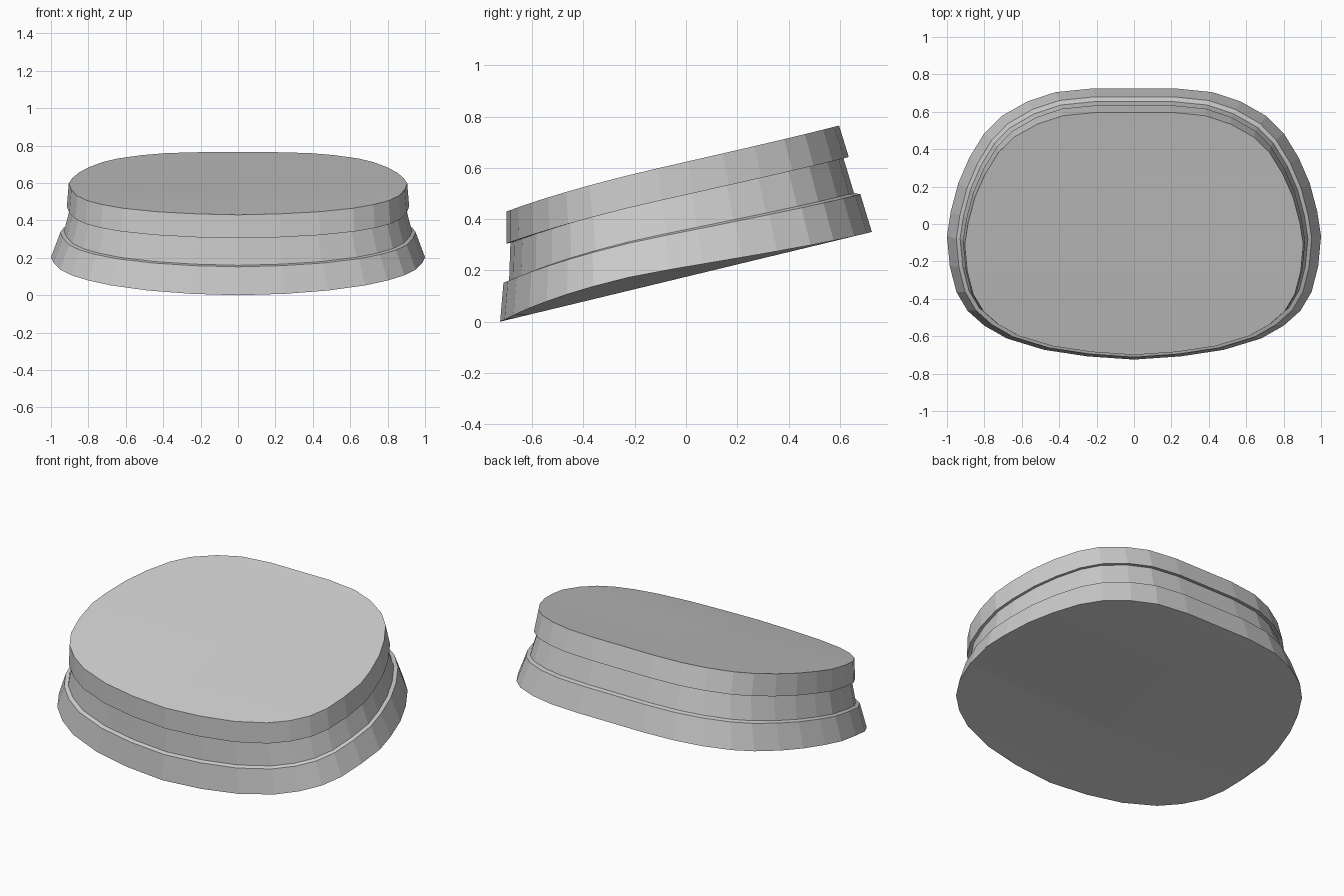
import bpy
import bmesh

cube = bpy.data.objects.get("Cube")
if cube:
    bpy.data.objects.remove(cube, do_unlink=True)

grey = bpy.data.materials.new("plain grey")
grey.use_nodes = True
grey.diffuse_color = (0.6, 0.6, 0.6, 1)
grey.node_tree.nodes["Principled BSDF"].inputs["Base Color"].default_value = (0.6, 0.6, 0.6, 1)

# Half outline from front to back: x as share of half width, y as share of depth
HALF = [(0, 0), (.25, .012), (.48, .036), (.68, .078), (.80, .125), (.89, .18),
        (.95, .25), (.985, .345), (1, .455), (.98, .545), (.94, .65), (.88, .745),
        (.80, .835), (.71, .897), (.57, .952), (.42, .986), (.22, 1), (0, 1)]
N = len(HALF)
OUTLINE = HALF + [(-x, t) for x, t in HALF[-2:0:-1]]

# Ring levels: half width, front y, back y, front z, back z, rise of the sides
FOOT = (1.0, -.725, .725, 0.0, .35, .055)
FOOT_TOP = (.95, -.712, .68, .152, .497, .035)
WALL_LOW = (.93, -.69, .655, .16, .502, .035)
WALL_HIGH = (.895, -.685, .612, .307, .645, .02)
CAP_LOW = (.915, -.70, .635, .305, .642, .02)
CAP_TOP = (.905, -.70, .597, .43, .765, .02)


def ring_point(level, x, t, spine=False):
    width, y0, y1, z0, z1, rise = level
    lift = 0 if spine else rise * x * x * min(1, max(0, (.95 - t) * 1.6))
    return (x * width, y0 + (y1 - y0) * t, z0 + (z1 - z0) * t + lift)


def close_ring(bm, ring, level, up):
    """Fill a ring with strips that meet on a straight spine."""
    spine = [ring[0]]
    spine += [bm.verts.new(ring_point(level, 0, t, True)) for x, t in HALF[1:-1]]
    spine.append(ring[N - 1])
    for side in (1, -1):
        edge = [ring[(side * i) % len(ring)] for i in range(N)]
        for i in range(N - 1):
            loop = [spine[i], edge[i], edge[i + 1], spine[i + 1]]
            loop = list(dict.fromkeys(loop))
            if (side == 1) != up:
                loop.reverse()
            bm.faces.new(loop)


def shell(name, levels, bottom=False, top=False):
    """Loft faceted walls through the levels, optionally closing the ends."""
    bm = bmesh.new()
    rings = [[bm.verts.new(ring_point(lv, x, t)) for x, t in OUTLINE] for lv in levels]
    for low, high in zip(rings, rings[1:]):
        for i in range(len(low)):
            j = (i + 1) % len(low)
            bm.faces.new((low[i], low[j], high[j], high[i]))
    if bottom:
        close_ring(bm, rings[0], levels[0], False)
    if top:
        close_ring(bm, rings[-1], levels[-1], True)
    mesh = bpy.data.meshes.new(name)
    bm.to_mesh(mesh)
    bm.free()
    mesh.materials.append(grey)
    obj = bpy.data.objects.new(name, mesh)
    bpy.context.collection.objects.link(obj)
    return obj


# Flared foot with a narrow ledge, recessed wall, overhanging cap
shell("flared_base", [FOOT, FOOT_TOP, WALL_LOW], bottom=True)
shell("recessed_wall", [WALL_LOW, WALL_HIGH])
shell("sloped_cap", [WALL_HIGH, CAP_LOW, CAP_TOP], top=True)
